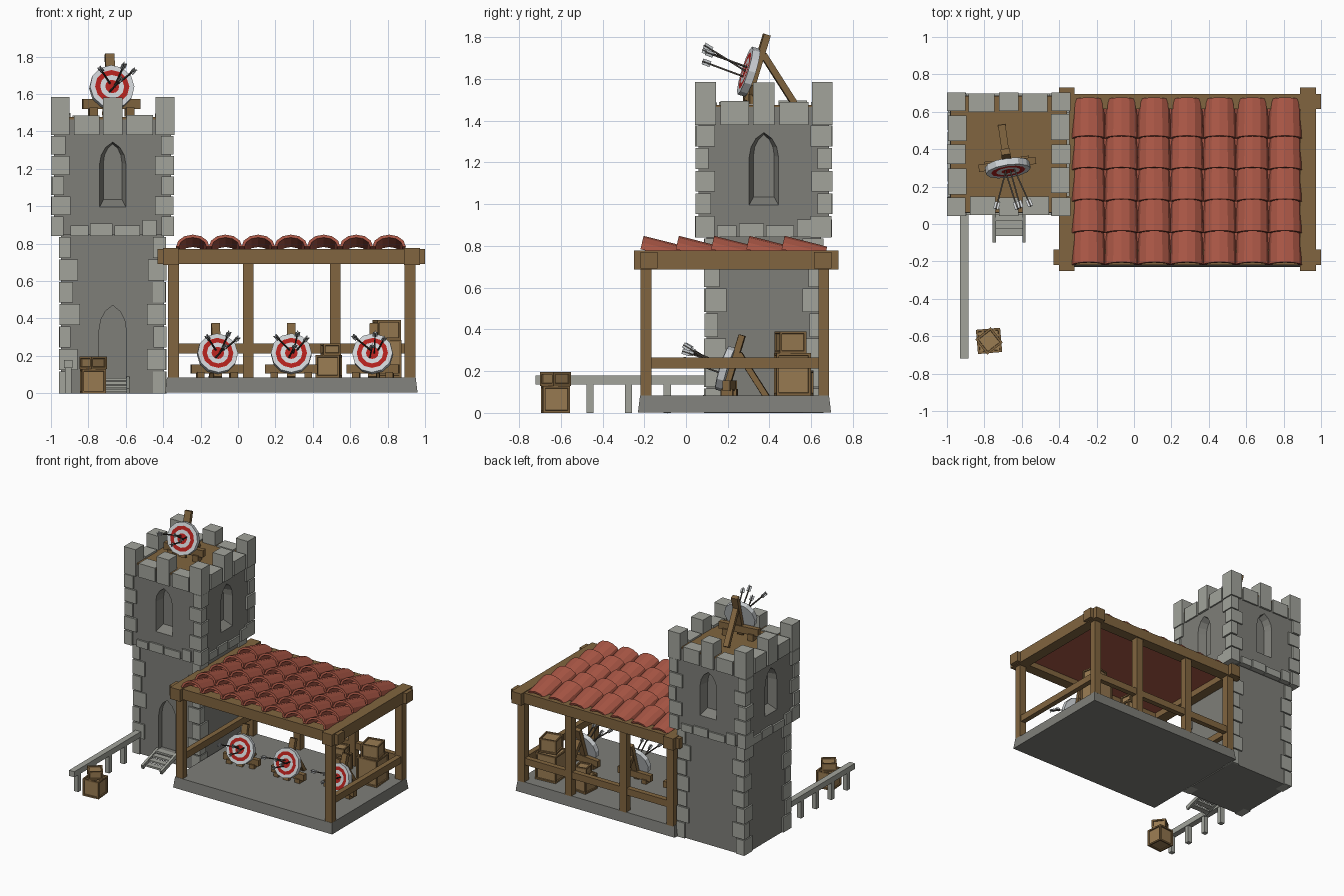
import bpy, bmesh, math, random
from mathutils import Matrix, Vector

if "Cube" in bpy.data.objects:
    bpy.data.objects.remove(bpy.data.objects["Cube"])

random.seed(4)
I = Matrix.Identity(4)
T = Matrix.Translation


def material(name, *rgb):
    m = bpy.data.materials.new(name)
    m.diffuse_color = (*rgb, 1)
    m.use_nodes = True
    m.node_tree.nodes["Principled BSDF"].inputs["Base Color"].default_value = m.diffuse_color
    return m


WALL = material("wall_stone", .21, .21, .19)
STONE = material("trim_stone", .36, .37, .33)
WOOD = material("wood", .22, .13, .05)
PANEL = material("crate_panel", .32, .20, .085)
TILE = material("clay", .40, .095, .06)
WHITE = material("target_white", .62, .65, .67)
RED = material("target_red", .45, .015, .012)
DARK = material("arrow_shaft", .07, .06, .05)


def finish(bm, name, mats, M=I):
    bmesh.ops.recalc_face_normals(bm, faces=bm.faces)
    me = bpy.data.meshes.new(name)
    bm.to_mesh(me)
    bm.free()
    for m in mats:
        me.materials.append(m)
    ob = bpy.data.objects.new(name, me)
    ob.matrix_world = M
    bpy.context.collection.objects.link(ob)
    return ob


def box(bm, x0, x1, y0, y1, z0, z1, M=I):
    c = T(((x0 + x1) / 2, (y0 + y1) / 2, (z0 + z1) / 2))
    bmesh.ops.create_cube(bm, size=1, matrix=M @ c @ Matrix.Diagonal((x1 - x0, y1 - y0, z1 - z0, 1)))


def beam(bm, p, q, w, h):
    p, q = Vector(p), Vector(q)
    R = (q - p).to_track_quat('Z', 'Y').to_matrix().to_4x4()
    bmesh.ops.create_cube(bm, size=1, matrix=T((p + q) / 2) @ R @ Matrix.Diagonal((w, h, (q - p).length, 1)))


def boxes(name, mat, items, M=I):
    bm = bmesh.new()
    for b in items:
        box(bm, *b)
    return finish(bm, name, [mat], M)


def loft(bm, a, b):
    """Solid between two matching outlines."""
    va, vb = [bm.verts.new(p) for p in a], [bm.verts.new(p) for p in b]
    n = len(a)
    bm.faces.new(va)
    bm.faces.new(vb[::-1])
    for i in range(n):
        bm.faces.new((va[i], va[(i + 1) % n], vb[(i + 1) % n], vb[i]))


def cut(ob, bm):
    """Carve the solids in bm out of ob."""
    tool = finish(bm, "cutter", [])
    tool.hide_render = True
    mod = ob.modifiers.new("recess", 'BOOLEAN')
    mod.operation, mod.solver, mod.object = 'DIFFERENCE', 'EXACT', tool
    bpy.context.view_layer.update()
    me = bpy.data.meshes.new_from_object(ob.evaluated_get(bpy.context.evaluated_depsgraph_get()))
    ob.modifiers.clear()
    ob.data = me
    bpy.data.objects.remove(tool)


def arch(w, spring, h):
    right = [(w, 0), (w, spring), (w * .88, spring + (h - spring) * .4), (w * .55, spring + (h - spring) * .75)]
    return right + [(0, h)] + [(-x, z) for x, z in reversed(right)]


# Tower walls with pointed recesses
TC = T((-.67, .373, 0))
turns = [Matrix.Rotation(k * math.pi / 2, 4, 'Z') for k in range(4)]
lower = boxes("tower_lower_wall", WALL, [(-.275, .275, -.275, .275, 0, .85)], TC)
upper = boxes("tower_upper_wall", WALL, [(-.313, .313, -.313, .313, .845, 1.465)], TC)
bm = bmesh.new()
for R in turns:
    loft(bm, [TC @ R @ Vector((x, -.322, .99 + z)) for x, z in arch(.073, .235, .355)],
         [TC @ R @ Vector((x * .68, -.25, 1.035 + z * .84)) for x, z in arch(.073, .235, .355)])
cut(upper, bm)
bm = bmesh.new()
loft(bm, [TC @ Vector((x, -.3, .08 + z)) for x, z in arch(.072, .26, .39)],
     [TC @ Vector((x, -.235, .08 + z)) for x, z in arch(.072, .26, .39)])
cut(lower, bm)
boxes("tower_roof_floor", WOOD, [(-.312, .312, -.312, .312, 1.462, 1.476)], TC)


# Corner stones, alternating long and short
def quoins(name, half, z0, z1, n):
    bm = bmesh.new()
    dz = (z1 - z0) / n
    for k, R in enumerate(turns):
        for i in range(n):
            long = (i + k) % 2
            j = random.uniform(-.01, .01)
            out = half - random.uniform(0, .006)
            a, b = (.1 + j, .068) if long else (.068 + j, .1)
            box(bm, -out, -out + a, -out, -out + b, z0 + i * dz + (.004 if i else 0), z0 + (i + 1) * dz - .004, R)
    finish(bm, name, [STONE], TC)


quoins("tower_lower_corner_stones", .288, 0, .84, 7)
quoins("tower_upper_corner_stones", .33, .84, 1.38, 5)

# Battlements and the course of stones under the overhang
bm = bmesh.new()
for R in turns:
    box(bm, -.33, -.23, -.33, -.23, 1.38, 1.585, R)
    box(bm, -.052, .052, -.33, -.23, 1.38, 1.582, R)
    for x0, x1 in ((-.207, -.07), (.075, .215)):
        box(bm, x0, x1, -.325, -.225, 1.38, 1.49 + random.uniform(-.005, .008), R)
finish(bm, "battlements", [STONE], TC)
bm = bmesh.new()
for R in turns:
    for x0, x1, h in ((-.225, -.13, .055), (-.12, 0, .065), (.01, .145, .055), (.16, .235, .085)):
        box(bm, x0, x1, -.326, -.29, .842, .842 + h, R)
finish(bm, "overhang_stones", [STONE], TC)

# Entrance steps
bm = bmesh.new()
for i in range(4):
    box(bm, -.74, -.595, -.065 + i * .04, -.02 + i * .04, .008 + i * .02, .022 + i * .02)
for x in (-.747, -.588):
    beam(bm, (x, .1, .075), (x, -.095, .012), .018, .03)
finish(bm, "entrance_steps", [STONE])

# Low stone railing
boxes("stone_railing", STONE, [(-.93, -.885, -.72, .1, .135, .178)] +
      [(-.925, -.89, y - .017, y + .017, 0, .137) for y in (-.65, -.46, -.275, -.09)])

# Shelter platform, slightly tapered
bm = bmesh.new()
loft(bm, [(-.39, -.23, .003), (.96, -.23, .003), (.96, .695, .003), (-.39, .695, .003)],
     [(-.38, -.22, .084), (.95, -.22, .084), (.95, .685, .084), (-.38, .685, .084)])
finish(bm, "shelter_platform", [WALL])

# Timber frame
posts = [(x, y) for x in (-.345, .92) for y in (-.192, .66)] + [(.055, .66), (.52, .66)]
boxes("shelter_posts", WOOD, [(x - .029, x + .029, y - .026, y + .026, .08, .7) for x, y in posts])
boxes("long_roof_beams", WOOD, [(-.43, 1, y - .041, y + .041, .692, .772) for y in (-.177, .655)])
boxes("side_roof_beams", WOOD, [(x - .042, x + .042, -.25, .73, .687, .777) for x in (-.36, .93)])
boxes("shelter_rails", WOOD, [(-.35, .92, .64, .68, .213, .265), (.9, .94, -.19, .66, .213, .265),
                              (-.365, -.325, -.19, .66, .213, .265)])

# Roof tiles over a flat underside
boxes("roof_underside", TILE, [(-.33, .9, -.15, .63, .735, .757)])
bm = bmesh.new()
angles = [math.radians(a) for a in range(0, 181, 30)]


def tile_profile(y, s):
    outer = [(.089 * s * math.cos(a), y, .066 * s * math.sin(a)) for a in angles]
    inner = [(.073 * s * math.cos(a), y, .05 * s * math.sin(a)) for a in reversed(angles)]
    return outer + inner


for row in range(5):
    for col in range(7):
        M = T((-.242 + col * .175, -.218 + row * .169, .784)) @ Matrix.Rotation(math.radians(-13), 4, 'X')
        loft(bm, [M @ Vector(p) for p in tile_profile(0, 1)], [M @ Vector(p) for p in tile_profile(.21, .93)])
finish(bm, "roof_tiles", [TILE])


# Archery targets
def target(name, x, y, z, yaw, s=1.0):
    M = T((x, y, z)) @ Matrix.Rotation(math.radians(yaw), 4, 'Z') @ Matrix.Scale(s, 4)
    hub = Vector((0, 0, .127))
    # ringed disc
    bm = bmesh.new()
    tilt = T(hub) @ Matrix.Rotation(math.radians(90 - 17), 4, 'X')
    bmesh.ops.create_cone(bm, cap_ends=True, segments=12, radius1=.109, radius2=.109, depth=.034, matrix=tilt)
    bm.normal_update()
    face = min((f for f in bm.faces if len(f.verts) == 12), key=lambda f: f.calc_center_median().y)
    for i in range(3):
        bmesh.ops.inset_region(bm, faces=[face], thickness=.025)
        face.material_index = (i + 1) % 2
    finish(bm, name + "_disc", [WHITE, RED], M)
    # stand
    bm = bmesh.new()
    beam(bm, (0, -.008, 0), (0, .08, .288), .045, .03)
    beam(bm, (0, .065, .2), (0, .2, -.01), .036, .028)
    box(bm, -.14, .14, .0, .035, .022, .07)
    for sx in (-.09, .09):
        box(bm, sx - .02, sx + .02, -.01, .045, -.015, .03)
    finish(bm, name + "_stand", [WOOD], M)
    # arrows
    shafts, fins = bmesh.new(), bmesh.new()
    for hit, tail in (((-.01, .02), (-.085, -.19, .095)), ((.01, .0), (.035, -.2, .115)),
                      ((.03, .02), (.085, -.2, .085)), ((-.015, -.025), (.02, -.205, .045))):
        a, b = hub + Vector((hit[0], -.01, hit[1])), hub + Vector(tail)
        beam(shafts, a, b, .007, .007)
        c = b.lerp(a, .18)
        beam(fins, b, c, .026, .003)
        beam(fins, b, c, .003, .026)
    finish(shafts, name + "_arrow_shafts", [DARK], M)
    finish(fins, name + "_arrow_feathers", [WHITE], M)


target("left_target", -.11, .19, .084, 8)
target("middle_target", .285, .19, .084, 0)
target("right_target", .72, .19, .084, -6)
target("tower_target", -.675, .3, 1.495, 8, 1.1)


# Crates with framed, sunken panels
def crate(name, x, y, z, w, h, yaw):
    bm = bmesh.new()
    box(bm, -w / 2, w / 2, -w / 2, w / 2, 0, h)
    bm.normal_update()
    sides = bm.faces[:]
    bmesh.ops.inset_individual(bm, faces=sides, thickness=.016)
    bmesh.ops.inset_individual(bm, faces=sides, thickness=.002, depth=-.008)
    for f in sides:
        f.material_index = 1
    finish(bm, name, [WOOD, PANEL], T((x, y, z)) @ Matrix.Rotation(math.radians(yaw), 4, 'Z'))


crate("yard_crate", -.775, -.625, 0, .13, .13, 5)
crate("yard_top_crate", -.775, -.625, .13, .105, .066, 38)
crate("shelter_large_crate", .785, .51, .084, .165, .202, 4)
crate("shelter_upper_crate", .795, .5, .286, .13, .105, 12)
crate("shelter_small_crate", .485, .54, .084, .13, .12, -6)
crate("shelter_small_top_crate", .495, .54, .204, .095, .062, 10)
